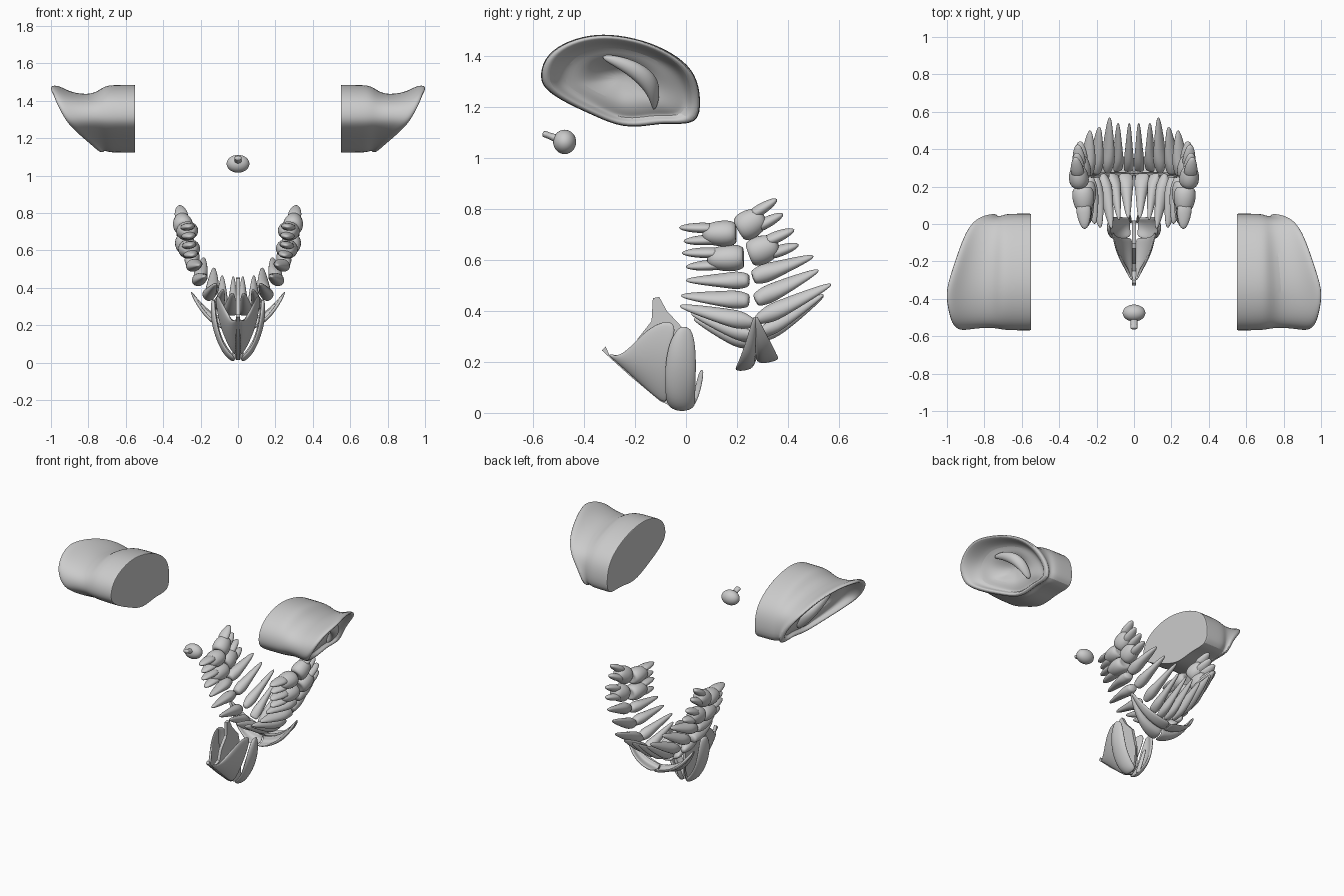
import bpy, bmesh
from math import cos, sin, pi
from mathutils import Vector as V


def finish(name, bm, mirror=True, sub=1, thick=0, angle=None):
    bmesh.ops.recalc_face_normals(bm, faces=bm.faces)
    me = bpy.data.meshes.new(name)
    bm.to_mesh(me)
    bm.free()
    ob = bpy.data.objects.new(name, me)
    bpy.context.collection.objects.link(ob)
    for p in me.polygons:
        p.use_smooth = True
    if thick:
        s = ob.modifiers.new("thick", 'SOLIDIFY')
        s.thickness = thick
        s.offset = 0
    if mirror:
        ob.modifiers.new("mirror", 'MIRROR').use_axis = (True, False, False)
    if sub:
        m = ob.modifiers.new("smooth", 'SUBSURF')
        m.levels = m.render_levels = sub
    if angle:
        bpy.ops.object.select_all(action='DESELECT')
        ob.select_set(True)
        bpy.context.view_layer.objects.active = ob
        bpy.ops.object.shade_smooth_by_angle(angle=angle)
    return ob


def loft(bm, rings, closed=True):
    rows = [[bm.verts.new(p) for p in r] for r in rings]
    n = len(rows[0])
    for a, b in zip(rows, rows[1:]):
        for i in range(n if closed else n - 1):
            j = (i + 1) % n
            bm.faces.new((a[i], a[j], b[j], b[i]))
    if closed:
        bm.faces.new(rows[0][::-1])
        bm.faces.new(rows[-1])


def sheet(name, rows, thick, mirror=True):
    bm = bmesh.new()
    loft(bm, rows, False)
    finish(name, bm, mirror, 2, thick)


def tube(bm, p, q, u, prof, n=12):
    # prof: (fraction along axis, half width, half depth)
    p, q = V(p), V(q)
    a = (q - p).normalized()
    u = (u - a * u.dot(a)).normalized()
    v = a.cross(u)
    loft(bm, [[p.lerp(q, t) + u * w * cos(2 * pi * k / n) + v * d * sin(2 * pi * k / n)
               for k in range(n)] for t, w, d in prof])


# Teeth: crown tip, root tip, half width, half depth (front to back)
upper = [((.045, .27, .26), (.03, .03, .37), .042, .034),
         ((.11, .27, .29), (.08, .02, .39), .035, .032),
         ((.165, .27, .35), (.12, -.025, .42), .038, .04),
         ((.215, .25, .44), (.18, -.02, .46), .036, .046),
         ((.245, .25, .52), (.21, 0, .52), .036, .046),
         ((.265, .23, .61), (.25, -.01, .60), .053, .06),
         ((.275, .20, .705), (.26, -.02, .70), .052, .06)]
lower = [((.028, .28, .28), (.025, .54, .46), .029, .032),
         ((.085, .28, .30), (.085, .54, .465), .031, .033),
         ((.14, .27, .36), (.13, .57, .505), .036, .04),
         ((.205, .27, .44), (.185, .52, .56), .037, .042),
         ((.25, .26, .53), (.235, .50, .615), .039, .044),
         ((.28, .245, .62), (.295, .435, .69), .058, .054),
         ((.29, .205, .715), (.31, .37, .81), .058, .054)]
for jaw, teeth in (("upper", upper), ("lower", lower)):
    for i, (c, r, w, d) in enumerate(teeth):
        prev = V(teeth[i - 1][0]) if i else V((-c[0], c[1], c[2]))
        nxt = V(teeth[min(i + 1, 6)][0])
        u = (nxt - prev).normalized()
        bm = bmesh.new()
        if i < 5:
            tipw, tipd = ((.85, .22), (.85, .22), (.4, .3), (.65, .7), (.65, .7))[i]
            tube(bm, c, r, u, [(t, w * a, d * b) for t, a, b in (
                (0, tipw, tipd), (.06, (1 + tipw) / 2, (.8 + tipd) / 2), (.2, 1.05, .95),
                (.34, .85, 1), (.55, .66, .85), (.8, .45, .55), (.95, .26, .3), (1, .1, .1))])
            kind = "front_tooth" if i < 3 else "premolar"
        else:
            tube(bm, c, r, u, [(t, w * a, d * a) for t, a in (
                (.03, .45), (0, .72), (.08, .98), (.25, 1.06), (.42, .93), (.55, .75), (.62, .4))])
            for s in (-1, 1):
                off = u * w * .45 * s
                tube(bm, V(c).lerp(V(r), .35) + off, V(r) + off * 1.2, u,
                     [(0, w * .4, d * .7), (.4, w * .42, d * .7),
                      (.75, w * .33, d * .5), (1, w * .12, d * .2)])
            kind = "molar"
        finish(f"{jaw}_{kind}_{i + 1}", bm)

# Ears: outer rim as (x, y, z)
rim = [(.93, -.575, 1.31), (.97, -.56, 1.39), (.99, -.49, 1.45), (1.01, -.38, 1.485),
       (.98, -.27, 1.485), (.94, -.14, 1.455), (.90, -.03, 1.40), (.85, .04, 1.33),
       (.77, .06, 1.23), (.74, .05, 1.125), (.74, -.08, 1.14), (.74, -.18, 1.12),
       (.75, -.27, 1.125), (.80, -.37, 1.17), (.85, -.47, 1.215), (.90, -.55, 1.265)]
cen = V((0, -.25, 1.31))


def ear_ring(fx, scale, drop=0):
    out = []
    for x, y, z in rim:
        p = cen + (V((0, y, z)) - cen) * scale
        p.z -= drop * max(0, (z - 1.33) / .15)
        p.x = fx(x)
        out.append(p)
    return out


bm = bmesh.new()
loft(bm, [ear_ring(lambda x: .55, .5), ear_ring(lambda x: .55, .97), ear_ring(lambda x: .55, 1),
          ear_ring(lambda x: .56, 1),
          ear_ring(lambda x: .66, 1),
          ear_ring(lambda x: .69 + .1 * (x - .74), .985),
          ear_ring(lambda x: .71 + .25 * (x - .74), .95, .045),
          ear_ring(lambda x: .72 + .7 * (x - .74), .97, .035),
          ear_ring(lambda x: x - .025, 1.0),
          ear_ring(lambda x: x, .98),
          ear_ring(lambda x: x + .002, .89),
          ear_ring(lambda x: x - .025 - .12 * (x - .74), .82),
          ear_ring(lambda x: .735 + .55 * (x - .74), .72),
          ear_ring(lambda x: .755 + .4 * (x - .74), .5),
          ear_ring(lambda x: .75 + .1 * (x - .74), .28),
          ear_ring(lambda x: .75, .1)])
finish("ear", bm, sub=2, angle=.8)

# Antihelix fold inside each ear
bm = bmesh.new()
pts = [(.86, -.33, 1.40), (.86, -.24, 1.37), (.84, -.16, 1.32), (.80, -.12, 1.26), (.75, -.12, 1.19)]
rads = (.012, .028, .036, .034, .015)
loft(bm, [[V(p) + V((cos(a) * r, sin(a) * r * .7, sin(a) * r * .9))
           for a in [2 * pi * k / 8 for k in range(8)]] for p, r in zip(pts, rads)])
finish("ear_fold", bm, sub=2)

# Gland: round body with a stalk
bm = bmesh.new()
bmesh.ops.create_uvsphere(bm, u_segments=24, v_segments=14, radius=1)
for v in bm.verts:
    v.co = V((v.co.x * .062, v.co.y * .046 - .476, v.co.z * .048 + 1.063))
tube(bm, (0, -.49, 1.07), (0, -.563, 1.097), V((1, 0, 0)),
     [(0, .026, .024), (.45, .018, .013), (.8, .018, .013), (1, .024, .015)])
finish("gland", bm, mirror=False)

# Nose septum: thin midline plate
outline = [(-.33, .245), (-.315, .26), (-.30, .225), (-.25, .205), (-.21, .225), (-.19, .29),
           (-.135, .36), (-.13, .45), (-.105, .455), (-.075, .40), (-.01, .33), (.02, .2),
           (.02, .05), (-.03, .015), (-.10, .045), (-.22, .145)]
bm = bmesh.new()
loft(bm, [[(x, y, z) for y, z in outline] for x in (-.01, .01)])
finish("nose_septum", bm, mirror=False, sub=0, angle=.6)

# Upper side cartilages: ridge to outer edge
sheet("side_cartilage", [
    [(.008, -.31, .235), (.016, -.30, .23), (.022, -.275, .225), (.026, -.25, .215)],
    [(.01, -.24, .17), (.04, -.235, .20), (.055, -.22, .235), (.065, -.20, .28)],
    [(.01, -.17, .105), (.055, -.165, .16), (.085, -.15, .25), (.095, -.135, .345)],
    [(.01, -.11, .05), (.055, -.105, .12), (.095, -.095, .23), (.11, -.07, .37)],
    [(.01, -.07, .03), (.055, -.075, .1), (.10, -.07, .22), (.12, -.03, .345)]], .016)

# Wing cartilages around the nostrils
sheet("wing_cartilage", [
    [(.012, -.07, .025), (.02, -.03, .005), (.02, .015, .01), (.014, .035, .03)],
    [(.055, -.08, .06), (.07, -.045, .035), (.06, .01, .04), (.045, .035, .06)],
    [(.095, -.085, .13), (.11, -.04, .12), (.105, .01, .12), (.09, .038, .13)],
    [(.115, -.08, .22), (.138, -.04, .21), (.13, .01, .21), (.11, .04, .21)],
    [(.125, -.06, .29), (.142, -.03, .29), (.135, .005, .29), (.12, .035, .28)],
    [(.125, -.03, .33), (.135, -.02, .34), (.13, 0, .34), (.12, .02, .33)]], .018)
sheet("nostril_strip", [
    [(.012, -.01, .005), (.025, .03, .02)],
    [(.014, .015, .05), (.028, .05, .06)],
    [(.018, .04, .11), (.035, .065, .12)],
    [(.03, .05, .165), (.045, .072, .18)]], .014)

# Lips: curved bands meeting at the mouth corners
sheet("upper_lip", [
    [(0, .19, .168), (0, .225, .168), (0, .26, .175), (0, .268, .21)],
    [(.07, .195, .18), (.075, .23, .178), (.075, .262, .19), (.065, .268, .22)],
    [(.14, .215, .225), (.15, .24, .22), (.15, .262, .23), (.135, .268, .255)],
    [(.20, .24, .295), (.205, .25, .29), (.205, .265, .295), (.195, .27, .31)],
    [(.25, .265, .38), (.252, .268, .38), (.252, .271, .38), (.25, .273, .38)]], .016)
sheet("lower_lip", [
    [(0, .275, .225), (0, .285, .195), (0, .32, .20), (0, .37, .212)],
    [(.065, .275, .235), (.075, .285, .205), (.075, .32, .21), (.07, .36, .222)],
    [(.135, .275, .265), (.148, .285, .24), (.15, .315, .245), (.145, .345, .255)],
    [(.195, .275, .315), (.203, .28, .30), (.205, .30, .305), (.205, .315, .31)],
    [(.25, .27, .38), (.252, .272, .38), (.252, .276, .38), (.25, .28, .38)]], .016)
